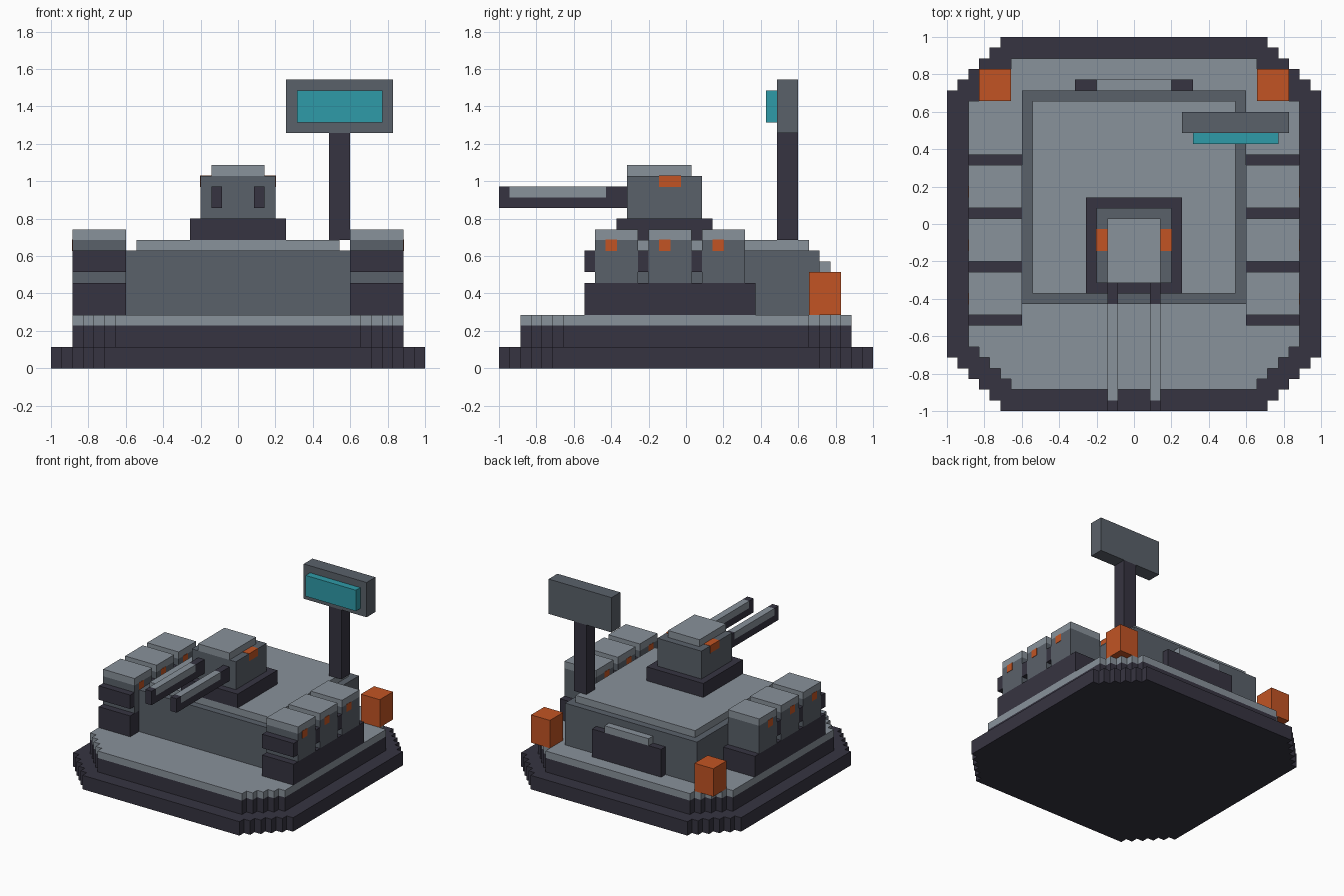
import bpy
import bmesh

U = 2 / 35  # one block of the grid

if "Cube" in bpy.data.objects:
    bpy.data.objects.remove(bpy.data.objects["Cube"], do_unlink=True)


def material(name, hex_code):
    def linear(i):
        c = int(hex_code[i:i + 2], 16) / 255
        return c / 12.92 if c <= 0.04045 else ((c + 0.055) / 1.055) ** 2.4
    colour = (linear(0), linear(2), linear(4), 1)
    m = bpy.data.materials.new(name)
    m.use_nodes = True
    m.diffuse_color = colour
    m.node_tree.nodes["Principled BSDF"].inputs["Base Color"].default_value = colour
    return m


dark = material("dark slate", "363441")
mid = material("steel grey", "5a616a")
light = material("light grey", "89929b")
orange = material("signal orange", "c25424")
teal = material("screen teal", "2f9ba8")


def finish(name, bm, mat):
    bmesh.ops.recalc_face_normals(bm, faces=bm.faces)
    mesh = bpy.data.meshes.new(name)
    bm.to_mesh(mesh)
    bm.free()
    mesh.materials.append(mat)
    ob = bpy.data.objects.new(name, mesh)
    bpy.context.collection.objects.link(ob)
    return ob


def box(name, mat, xs, ys, zs, grow=0.0):
    """Block from ranges in grid units; grow lifts painted faces clear."""
    bm = bmesh.new()
    bmesh.ops.create_cube(bm, size=1)
    for v in bm.verts:
        for axis, (lo, hi) in enumerate((xs, ys, zs)):
            v.co[axis] = (hi + grow if v.co[axis] > 0 else lo - grow) * U
    return finish(name, bm, mat)


def pair(name, mat, xs, ys, zs, grow=0.0):
    """Block on the left (+x) and its mirror image on the right."""
    box("left_" + name, mat, xs, ys, zs, grow)
    box("right_" + name, mat, (-xs[1], -xs[0]), ys, zs, grow)


def stepped_slab(name, mat, half, steps, zs):
    """Square slab whose corners are cut as stairs of one block."""
    corner = [(half, half - steps)]
    for i in range(steps):
        x, y = half - i - 1, half - steps + i
        corner += [(x, y), (x, y + 1)]
    outline = []
    for _ in range(4):
        outline += corner
        corner = [(-y, x) for x, y in corner]
    bm = bmesh.new()
    face = bm.faces.new([bm.verts.new((x * U, y * U, zs[0] * U)) for x, y in outline])
    top = bmesh.ops.extrude_face_region(bm, geom=[face])["geom"]
    bmesh.ops.translate(bm, vec=(0, 0, (zs[1] - zs[0]) * U),
                        verts=[g for g in top if isinstance(g, bmesh.types.BMVert)])
    return finish(name, bm, mat)


# Stepped foundation and deck
stepped_slab("foundation", dark, 17.5, 5, (0, 2))
stepped_slab("plinth", dark, 15.5, 4, (2, 4))
stepped_slab("deck", light, 15.5, 4, (4, 5))

# Main building with rear door
box("hull", mid, (-10.5, 10.5), (-7.5, 12.5), (5, 11))
box("hull_roof", light, (-9.5, 9.5), (-6.5, 11.5), (11, 12))
box("rear_door", dark, (-5.5, 5.5), (12.5, 13.5), (5, 9))
box("rear_door_lintel", light, (-3.5, 3.5), (12.5, 13.5), (9, 10))
pair("rear_beacon", orange, (11.5, 14.5), (11.5, 14.5), (5, 9))

# Side launcher pods
side = (10.5, 15.5)
pair("pod_base", dark, side, (-9.5, 6.5), (5, 8))
for i in range(3):
    y = -8.5 + 5 * i
    pair(f"pod_body_{i + 1}", mid, side, (y, y + 4), (8, 12))
    pair(f"pod_roof_{i + 1}", light, side, (y, y + 4), (12, 13))
    pair(f"pod_muzzle_{i + 1}", dark, side, (y - 1, y), (9, 11))
    pair(f"pod_light_{i + 1}", orange, side, (y + 1, y + 2), (11, 12), 0.04)

# Turret
box("turret_base", dark, (-4.5, 4.5), (-6.5, 2.5), (12, 14))
box("turret_body", mid, (-3.5, 3.5), (-5.5, 1.5), (14, 18))
box("turret_roof", light, (-2.5, 2.5), (-5.5, 0.5), (18, 19))
box("turret_light", orange, (-3.5, 3.5), (-2.5, -0.5), (17, 18), 0.04)

# Twin guns
bore = (1.5, 2.5)
pair("gun_barrel", dark, bore, (-17.5, -5.5), (15, 16))
pair("gun_muzzle", dark, bore, (-17.5, -16.5), (16, 17))
pair("gun_breech", dark, bore, (-7.5, -5.5), (16, 17))
pair("gun_sleeve", light, bore, (-16.5, -7.5), (16, 17))

# Display mast
box("mast", dark, (8.5, 10.5), (8.5, 10.5), (12, 22))
box("display_housing", mid, (4.5, 14.5), (8.5, 10.5), (22, 27))
box("display_screen", teal, (5.5, 13.5), (7.5, 8.5), (23, 26))
